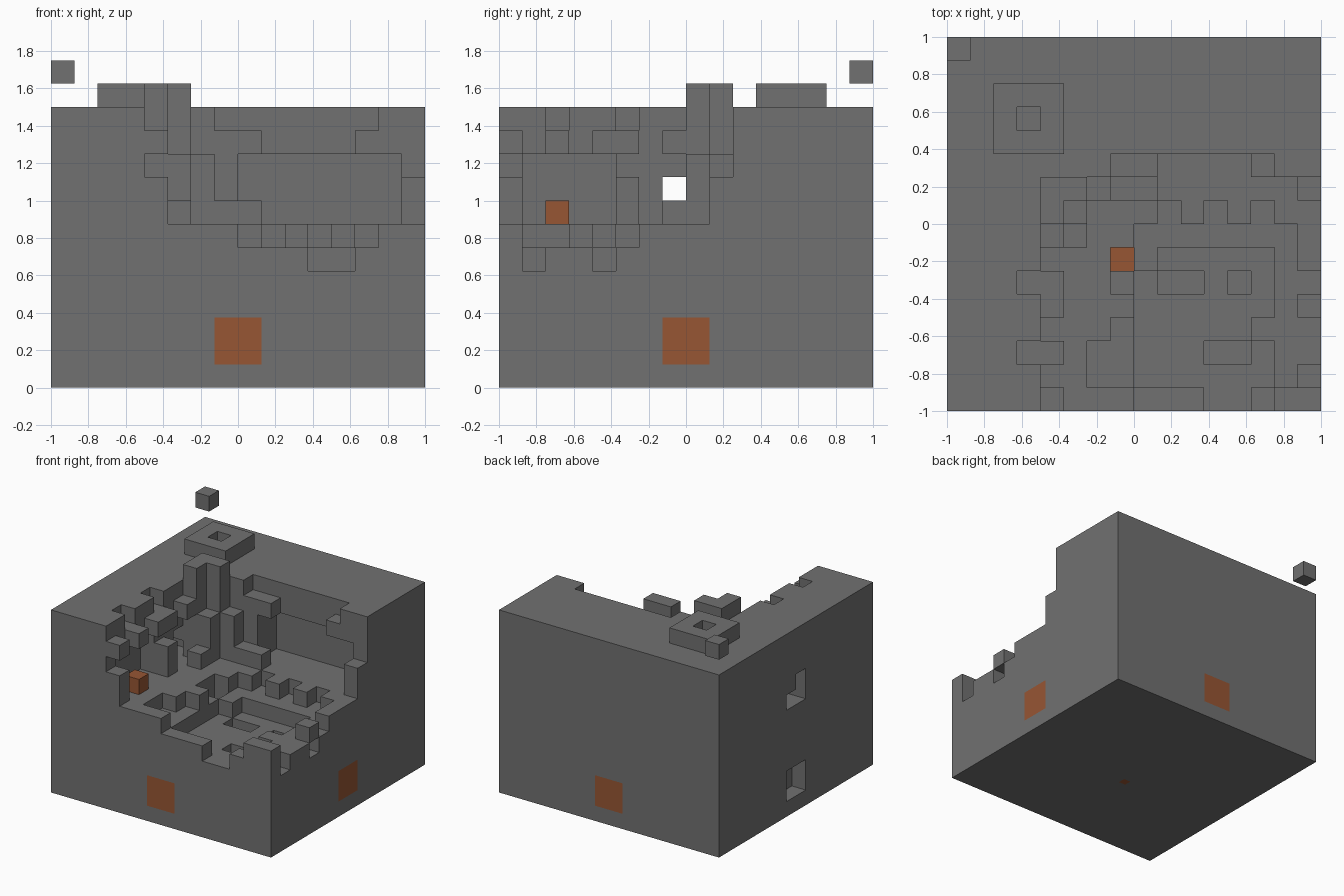
import bpy
import bmesh
from mathutils import Vector

cube = bpy.data.objects.get("Cube")
if cube:
    bpy.data.objects.remove(cube, do_unlink=True)

N, TOP = 16, 12          # cells per side, cells up to the rim
U = 2 / N                # cell size


def material(name, rgb):
    m = bpy.data.materials.new(name)
    m.use_nodes = True
    m.diffuse_color = (*rgb, 1)
    m.node_tree.nodes["Principled BSDF"].inputs["Base Color"].default_value = (*rgb, 1)
    return m


GREY = material("stone grey", (0.165, 0.165, 0.165))
ORANGE = material("ember orange", (0.31, 0.093, 0.034))


def box(x, y, z):
    """Cells of a block; each argument is one index or a (first, end) pair."""
    rx, ry, rz = [range(*a) if isinstance(a, tuple) else range(a, a + 1) for a in (x, y, z)]
    return {(i, j, k) for i in rx for j in ry for k in rz}


def build(name, solid, glowing=frozenset()):
    """Mesh of the outer faces of a set of cells."""
    bm = bmesh.new()
    corners = {}

    def vert(p):
        if p not in corners:
            corners[p] = bm.verts.new((p[0] * U - 1, p[1] * U - 1, p[2] * U))
        return corners[p]

    for cell in solid:
        for axis in range(3):
            a, b = (axis + 1) % 3, (axis + 2) % 3
            for side in (0, 1):
                beside = list(cell)
                beside[axis] += 2 * side - 1
                if tuple(beside) in solid:
                    continue
                ring = []
                for da, db in ((0, 0), (1, 0), (1, 1), (0, 1)):
                    p = list(cell)
                    p[axis] += side
                    p[a] += da
                    p[b] += db
                    ring.append(vert(tuple(p)))
                face = bm.faces.new(ring if side else ring[::-1])
                face.material_index = int(cell in glowing)
    mesh = bpy.data.meshes.new(name)
    bm.to_mesh(mesh)
    bm.free()
    mesh.materials.append(GREY)
    mesh.materials.append(ORANGE)
    ob = bpy.data.objects.new(name, mesh)
    bpy.context.collection.objects.link(ob)
    return ob


rock = box((0, N), (0, N), (0, TOP))


def level(x, y, h):
    """Set the ground height over an area."""
    global rock
    rock -= box(x, y, (0, TOP + 2))
    rock |= box(x, y, (0, h))


# crater: main floor, then the rear part reaching the back rim
level((4, N), (0, 10), 7)
level((7, 14), 10, 7)

# stepped bowl inside the floor
level((9, 15), 8, 6)
level((8, 15), 7, 6)
level((8, 15), (1, 7), 5)
level((8, 11), 0, 6)
level((11, 13), 0, 5)
level(13, 0, 6)
level(8, 6, 6)
level((6, 8), (1, 3), 6)
for x, y in ((7, 3), (7, 5), (13, 3)):
    level(x, y, 6)
level(14, (1, 7), 6)

# teeth along the rear step, pits in the bowl floor
for x in (10, 12, 14):
    level(x, 8, 7)
level((9, 11), 5, 4)
level(12, 5, 4)
level((11, 13), 2, 4)
level(7, 6, 5)

# broken right edge
level(15, (1, 6), 6)
for y in (1, 4):
    level(15, y, 5)
level(15, 9, 9)
rock |= box(15, 4, 6)

# left side: floor hollow, rim notches, overhanging blocks
rock -= box(3, (1, 5), (7, 10))
for y in (2, 5):
    rock -= box(3, y, 11)
level(4, (0, 1), 9)
level(4, 5, 9)
for y in (0, 2, 4, 5, 7):
    rock |= box(4, y, 10)

# pillar and the blocks at its foot
for x, y, h in ((4, 8, 13), (4, 9, 13), (5, 9, 13), (5, 8, 10), (6, 9, 10), (5, 7, 8)):
    level(x, y, h)
level((7, 9), 9, 8)

# back hollow under its ledges
level((7, 9), 10, 11)
rock |= box(13, 10, 10)
rock -= box((8, 15), (10, 12), (7, 10))

# tunnel through the left wall, and the recess below it
rock -= box((0, 5), 7, (7, 9))
rock -= box((0, 4), 8, 7)
rock -= box(0, (7, 9), (1, 3))

# glowing cells: side squares, loose cell, pit floor
loose = box(4, 2, 7)
rock |= loose
mid, low = (7, 9), (1, 3)
glow = box(mid, 0, low) | box(mid, N - 1, low) | box(N - 1, mid, low) | loose | box(7, 6, 4)
build("crater_block", rock, glow)

# square ring on the rim and the floating corner cell
build("rim_ring", box((2, 5), (11, 14), TOP) - box(3, 12, TOP))
build("floating_cell", box(0, N - 1, TOP + 1))

# small square under the base
bpy.ops.mesh.primitive_plane_add(size=U / 2, location=Vector((7.5 * U - 1, 6.5 * U - 1, -0.001)),
                                 rotation=(3.14159, 0, 0))
plate = bpy.context.object
plate.name = "base_square"
plate.data.materials.append(ORANGE)
